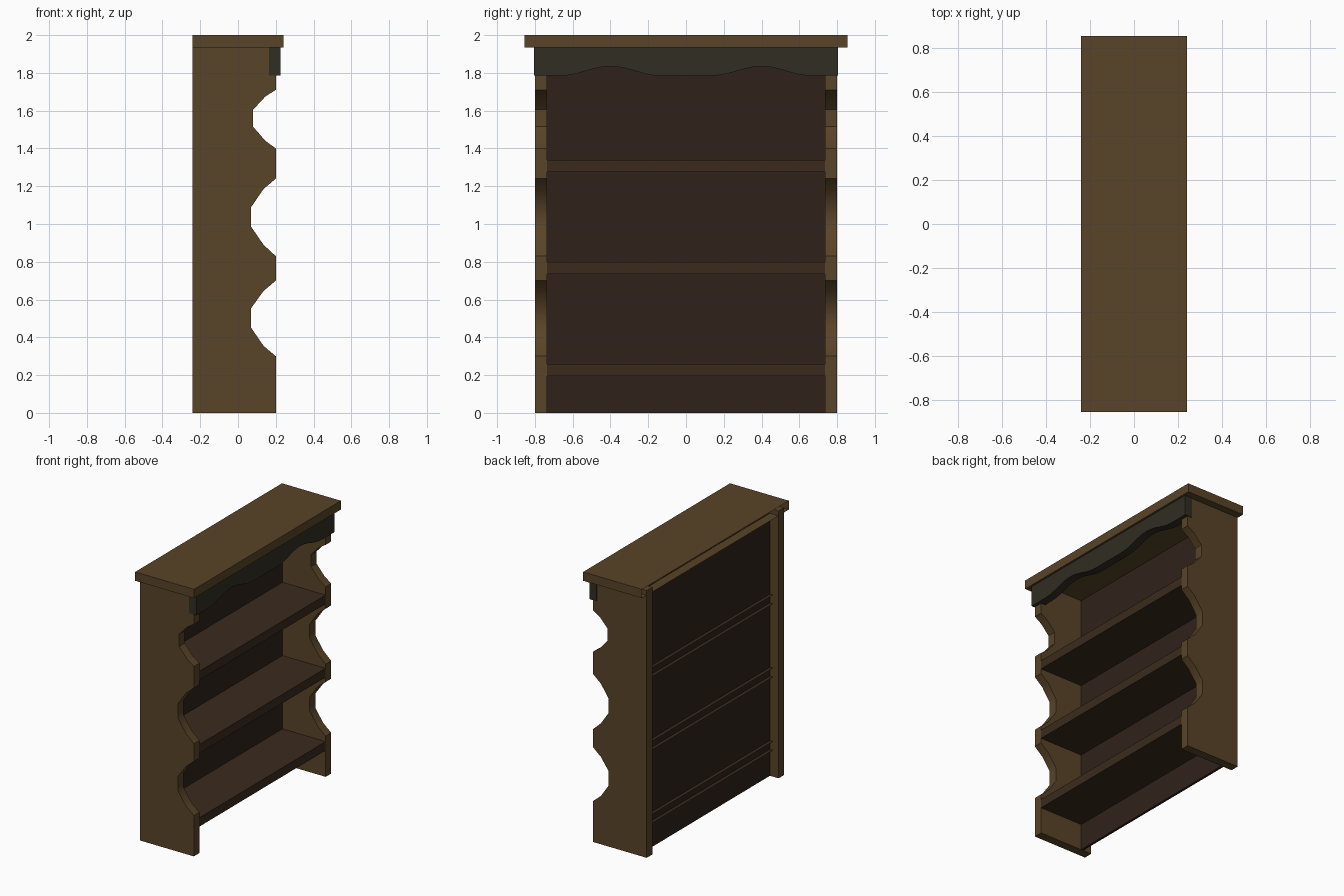
import bpy, bmesh, math

if "Cube" in bpy.data.objects:
    bpy.data.objects.remove(bpy.data.objects["Cube"])


def material(name, rgb):
    m = bpy.data.materials.new(name)
    m.diffuse_color = (*rgb, 1)
    m.use_nodes = True
    m.node_tree.nodes["Principled BSDF"].inputs["Base Color"].default_value = m.diffuse_color
    return m


oak = material("oak", (0.10, 0.058, 0.021))
shelf_wood = material("shelf_wood", (0.043, 0.023, 0.012))
back_wood = material("back_wood", (0.030, 0.016, 0.010))
valance_wood = material("valance_wood", (0.030, 0.026, 0.016))


def finish(bm, name, mat):
    bmesh.ops.recalc_face_normals(bm, faces=bm.faces)
    mesh = bpy.data.meshes.new(name)
    bm.to_mesh(mesh)
    bm.free()
    mesh.materials.append(mat)
    obj = bpy.data.objects.new(name, mesh)
    bpy.context.collection.objects.link(obj)
    return obj


def box(name, lo, hi, mat, open_back=False):
    bm = bmesh.new()
    bmesh.ops.create_cube(bm, size=1)
    for v in bm.verts:
        v.co = [(a + b) / 2 + c * (b - a) for a, b, c in zip(lo, hi, v.co)]
    bmesh.ops.recalc_face_normals(bm, faces=bm.faces)
    if open_back:
        back = [f for f in bm.faces if f.normal.x < -0.9]
        bmesh.ops.delete(bm, geom=back, context='FACES_ONLY')
    return finish(bm, name, mat)


def prism(name, points, offset, mat):
    bm = bmesh.new()
    face = bm.faces.new([bm.verts.new(p) for p in points])
    out = bmesh.ops.extrude_face_region(bm, geom=[face], use_keep_orig=True)
    moved = [g for g in out["geom"] if isinstance(g, bmesh.types.BMVert)]
    bmesh.ops.translate(bm, verts=moved, vec=offset)
    obj = finish(bm, name, mat)
    bpy.ops.object.select_all(action='DESELECT')
    obj.select_set(True)
    bpy.context.view_layer.objects.active = obj
    bpy.ops.object.shade_smooth_by_angle(angle=math.radians(40))
    return obj


# Scalloped side panels
outline = [(-0.24, 0), (0.20, 0),
           (0.20, 0.30), (0.135, 0.355), (0.07, 0.45), (0.07, 0.555), (0.135, 0.645), (0.20, 0.70),
           (0.20, 0.83), (0.135, 0.89), (0.07, 0.985), (0.07, 1.09), (0.135, 1.185), (0.20, 1.24),
           (0.20, 1.40), (0.145, 1.44), (0.08, 1.515), (0.08, 1.605), (0.145, 1.675), (0.20, 1.71),
           (0.20, 1.97), (-0.24, 1.97)]
for side, name in ((-1, "side_panel_left"), (1, "side_panel_right")):
    prism(name, [(x, side * 0.735, z) for x, z in outline], (0, side * 0.065, 0), oak)

# Top board, open along its rear edge
box("top_board", (-0.24, -0.855, 1.935), (0.24, 0.855, 2.0), oak, open_back=True)

# Recessed back panel
box("back_panel", (-0.17, -0.74, 0), (-0.152, 0.74, 1.937), back_wood)

# Shelves poking slightly through the back panel
for i, z in enumerate((0.195, 0.735, 1.275)):
    box(f"shelf_{i + 1}", (-0.195, -0.737, z), (0.20, 0.737, z + 0.065), shelf_wood, open_back=True)

# Valance with two arches in its lower edge
arch = [(s * 0.40 - 0.26 + 0.52 * i / 12, 1.785 + 0.025 * (1 - math.cos(2 * math.pi * i / 12)))
        for s in (-1, 1) for i in range(13)]
edge = [(-0.805, 1.785)] + arch + [(0.805, 1.785), (0.805, 1.935), (-0.805, 1.935)]
prism("valance", [(0.165, y, z) for y, z in edge], (0.06, 0, 0), valance_wood)
